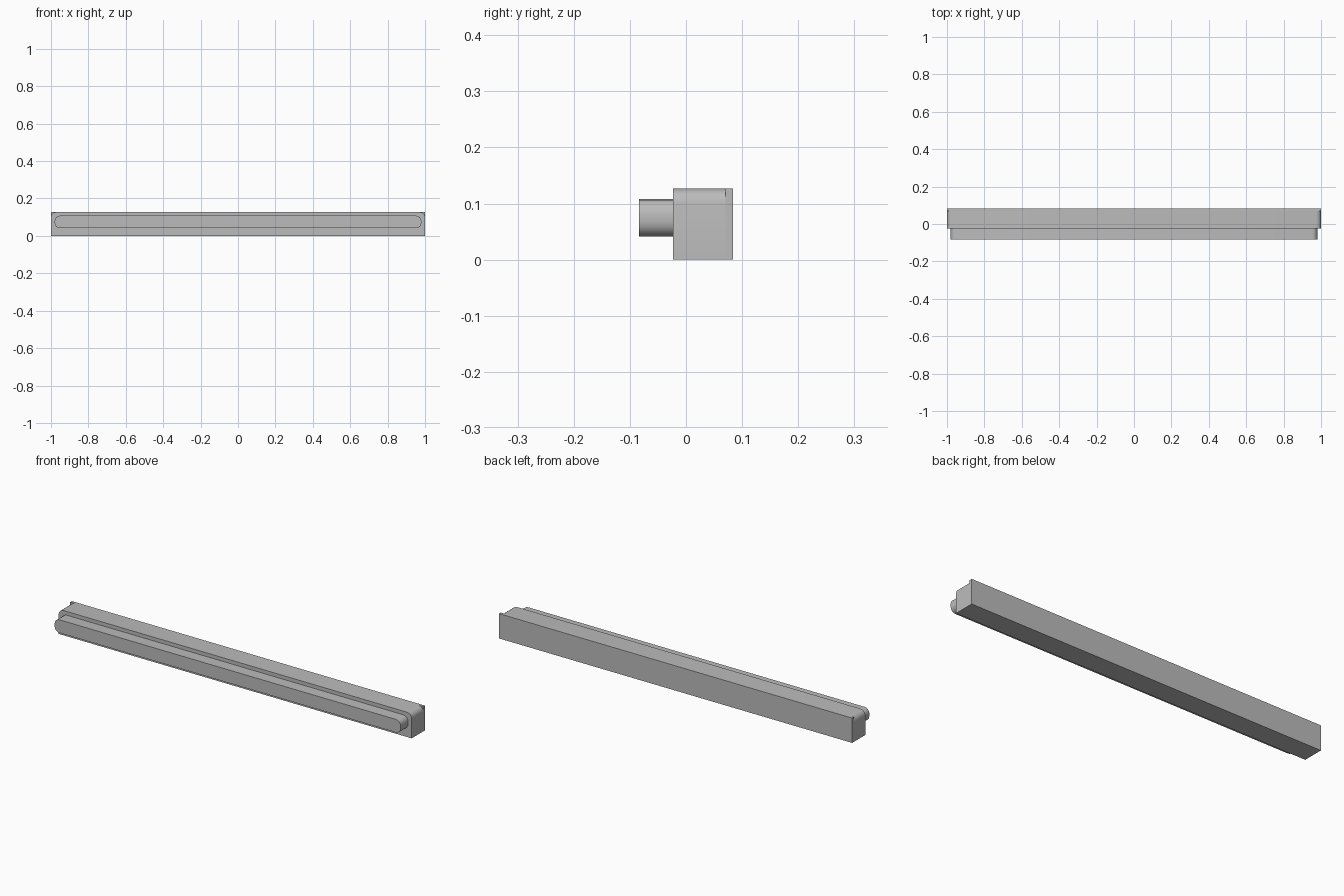
import bpy
import math

default = bpy.data.objects.get("Cube")
if default:
    bpy.data.objects.remove(default, do_unlink=True)

grey = bpy.data.materials.new("plain_grey")
grey.use_nodes = True
colour = (0.5, 0.5, 0.5, 1.0)
grey.diffuse_color = colour
grey.node_tree.nodes["Principled BSDF"].inputs["Base Color"].default_value = colour


def arc(cx, cz, radius, start, steps):
    """Quarter circle of points in the x-z plane."""
    angles = [math.radians(start + 90 * i / steps) for i in range(steps + 1)]
    return [(cx + radius * math.cos(a), cz + radius * math.sin(a)) for a in angles]


def extrude_profile(name, profile, y0, y1):
    """Solid made by sweeping an x-z outline from y0 to y1."""
    n = len(profile)
    verts = [(x, y, z) for y in (y0, y1) for x, z in profile]
    faces = [list(range(n)), list(range(2 * n - 1, n - 1, -1))]
    faces += [[i, i + n, (i + 1) % n + n, (i + 1) % n] for i in range(n)]
    mesh = bpy.data.meshes.new(name)
    mesh.from_pydata(verts, [], faces)
    mesh.materials.append(grey)
    obj = bpy.data.objects.new(name, mesh)
    bpy.context.collection.objects.link(obj)
    bpy.ops.object.select_all(action="DESELECT")
    obj.select_set(True)
    bpy.context.view_layer.objects.active = obj
    bpy.ops.object.shade_smooth_by_angle(angle=math.radians(35))
    return obj


front, step, back = -0.023, 0.07, 0.084
height, r = 0.127, 0.027

# Main beam with rounded upper ends
beam = [(-1, 0), (1, 0)]
beam += arc(1 - r, height - r, r, 0, 4) + arc(r - 1, height - r, r, 90, 4)
extrude_profile("beam", beam, front, step)

# Square back plate, left full height behind the rounded ends
plate = [(-1, 0), (1, 0), (1, height), (-1, height)]
extrude_profile("back_plate", plate, step, back)

# Narrower front rail with all four corners rounded
x, low, high, r = 0.98, 0.041, 0.108, 0.027
rail = arc(x - r, high - r, r, 0, 4) + arc(r - x, high - r, r, 90, 4)
rail += arc(r - x, low + r, r, 180, 4) + arc(x - r, low + r, r, 270, 4)
extrude_profile("front_rail", rail, -0.084, front)
